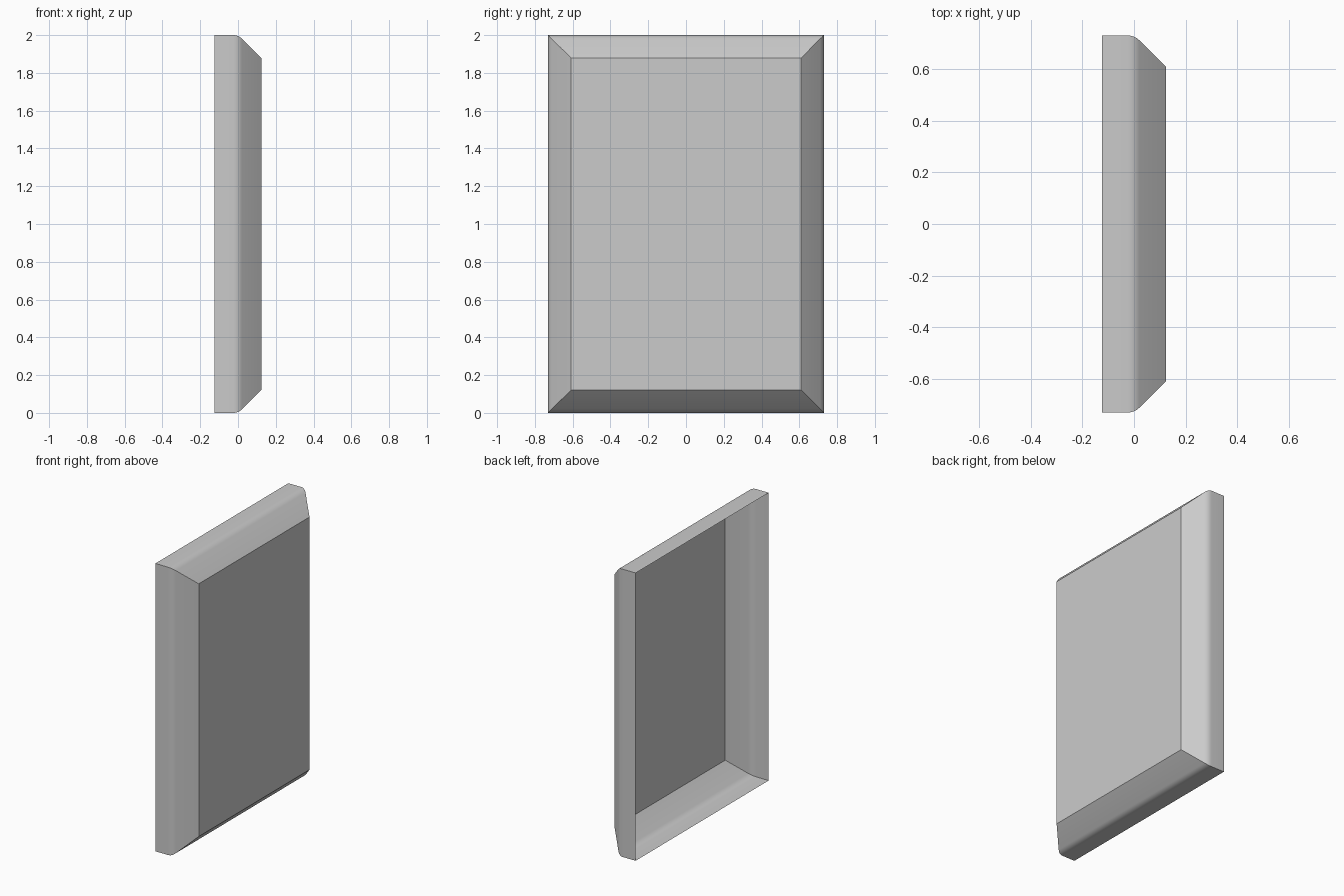
import bpy, bmesh, math

if "Cube" in bpy.data.objects:
    bpy.data.objects.remove(bpy.data.objects["Cube"])

HALF_W, HEIGHT, HALF_D, INSET = 0.73, 2.0, 0.124, 0.122

# Rim profile as (x, inset): straight lip, rounded shoulder, 45 degree slope
bend_x = HALF_D - INSET
tangent = 0.026
radius = tangent / math.tan(math.radians(22.5))
profile = [(-HALF_D, 0.0)]
for i in range(5):
    a = math.radians(45 * i / 4)
    profile.append((bend_x - tangent + radius * math.sin(a), radius * (1 - math.cos(a))))
profile.append((HALF_D, INSET))

# Open-backed shell: rectangular rings joined along the profile
bm = bmesh.new()
rings = []
for x, d in profile:
    w = HALF_W - d
    rings.append([bm.verts.new((x, y, z)) for y, z in
                  ((-w, d), (w, d), (w, HEIGHT - d), (-w, HEIGHT - d))])
for a, b in zip(rings, rings[1:]):
    for i in range(4):
        j = (i + 1) % 4
        bm.faces.new((a[i], a[j], b[j], b[i]))

# Flat front panel
bm.faces.new(rings[-1])

mesh = bpy.data.meshes.new("bevelled_panel")
bm.to_mesh(mesh)
bm.free()
panel = bpy.data.objects.new("bevelled_panel", mesh)
bpy.context.collection.objects.link(panel)

# Smooth the shoulder, keep corners crisp
bpy.context.view_layer.objects.active = panel
panel.select_set(True)
bpy.ops.object.shade_smooth_by_angle(angle=math.radians(30))
